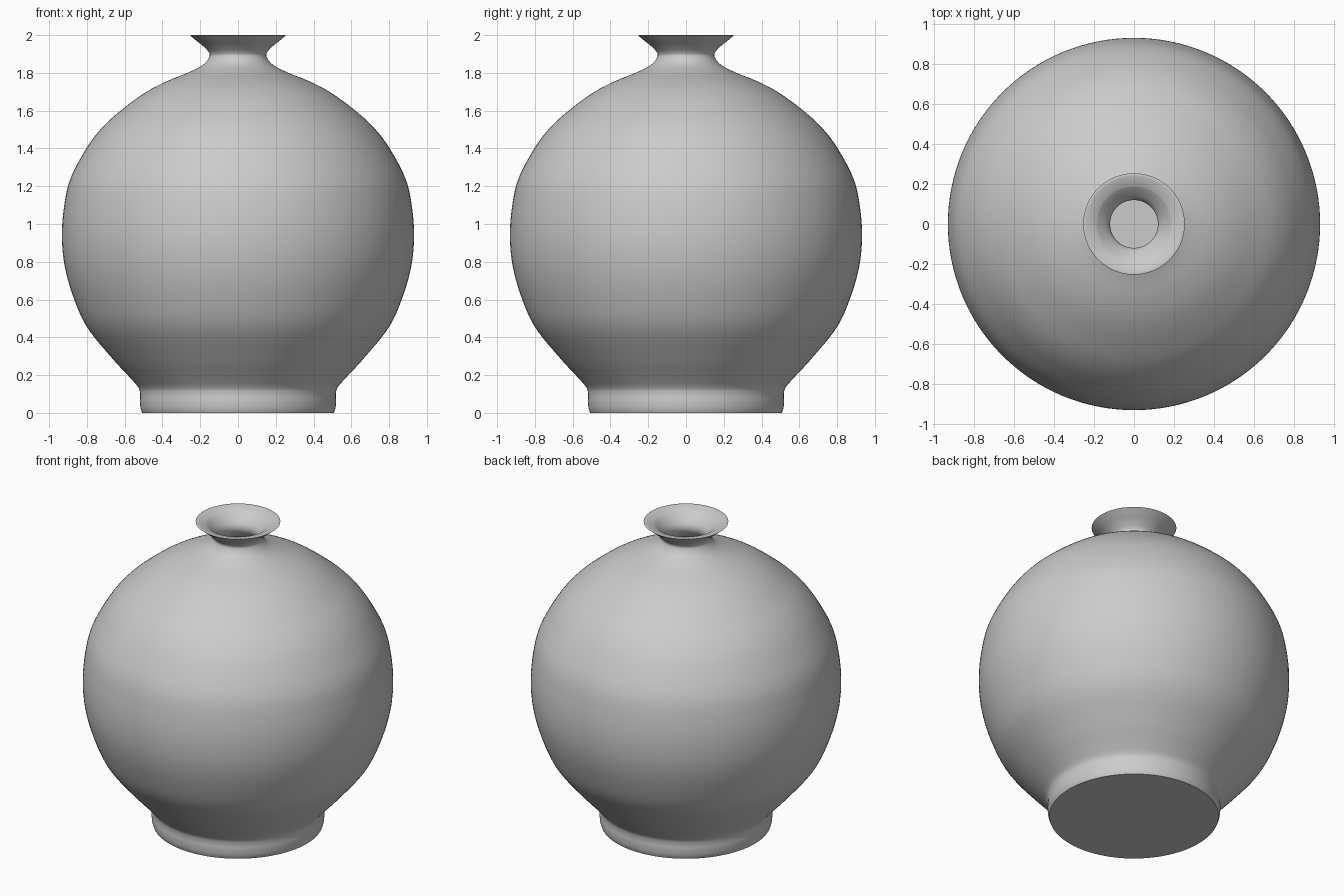
import bpy, bmesh, math
from mathutils import Vector

if "Cube" in bpy.data.objects:
    bpy.data.objects.remove(bpy.data.objects["Cube"])

SEGMENTS = 128
WALL = 0.03

def smooth(points, steps=6):
    """Catmull-Rom curve through (radius, z) points."""
    p = [Vector(q) for q in points]
    p = [2 * p[0] - p[1]] + p + [2 * p[-1] - p[-2]]
    out = []
    for a, b, c, d in zip(p, p[1:], p[2:], p[3:]):
        for i in range(steps):
            t = i / steps
            out.append(0.5 * (2 * b + (c - a) * t + (2 * a - 5 * b + 4 * c - d) * t * t
                              + (3 * b - a - 3 * c + d) * t ** 3))
    return out + [p[-2]]

def lathe(name, profile):
    """Revolve a profile; points on the axis become a single pole."""
    bm = bmesh.new()
    rings = []
    for r, z in profile:
        n = SEGMENTS if r > 1e-5 else 1
        rings.append([bm.verts.new((r * math.cos(2 * math.pi * i / n),
                                    r * math.sin(2 * math.pi * i / n), z)) for i in range(n)])
    for a, b in zip(rings, rings[1:]):
        for i in range(SEGMENTS):
            j = (i + 1) % SEGMENTS
            quad = [a[i % len(a)], a[j % len(a)], b[j % len(b)], b[i % len(b)]]
            bm.faces.new(list(dict.fromkeys(quad)))
    bmesh.ops.recalc_face_normals(bm, faces=bm.faces)
    mesh = bpy.data.meshes.new(name)
    bm.to_mesh(mesh)
    bm.free()
    obj = bpy.data.objects.new(name, mesh)
    bpy.context.collection.objects.link(obj)
    bpy.context.view_layer.objects.active = obj
    obj.select_set(True)
    bpy.ops.object.shade_smooth_by_angle(angle=math.radians(40))
    return obj

# Foot ring, round belly, pinched neck and flared lip
foot = [(0.508, 0.0), (0.516, 0.025), (0.519, 0.06), (0.518, 0.10), (0.528, 0.135)]
body = [(0.575, 0.19), (0.667, 0.29), (0.80, 0.455), (0.874, 0.62), (0.918, 0.78),
        (0.932, 0.935), (0.921, 1.09), (0.887, 1.24), (0.80, 1.405), (0.715, 1.515),
        (0.615, 1.605), (0.50, 1.69), (0.39, 1.75), (0.256, 1.805)]
neck = [(0.185, 1.843), (0.153, 1.882), (0.154, 1.908), (0.185, 1.942), (0.22, 1.97), (0.254, 1.998)]
outer = smooth(foot + body + neck)

# Inner wall: outer profile offset inward, ending above the solid foot
inner = []
for a, b, c in zip(outer, outer[1:], outer[2:]):
    d = (c - a).normalized()
    q = b + WALL * Vector((-d.y, d.x))
    if 0.16 < q.y < 1.985:
        inner.append(q)
lip = [(0.248, 2.0), (0.238, 1.998)]
floor = [(inner[0].x - 0.06, 0.11), (0.0, 0.11)]

lathe("vase", [(0.0, 0.0)] + [tuple(p) for p in outer] + lip
      + [tuple(p) for p in reversed(inner)] + floor)
